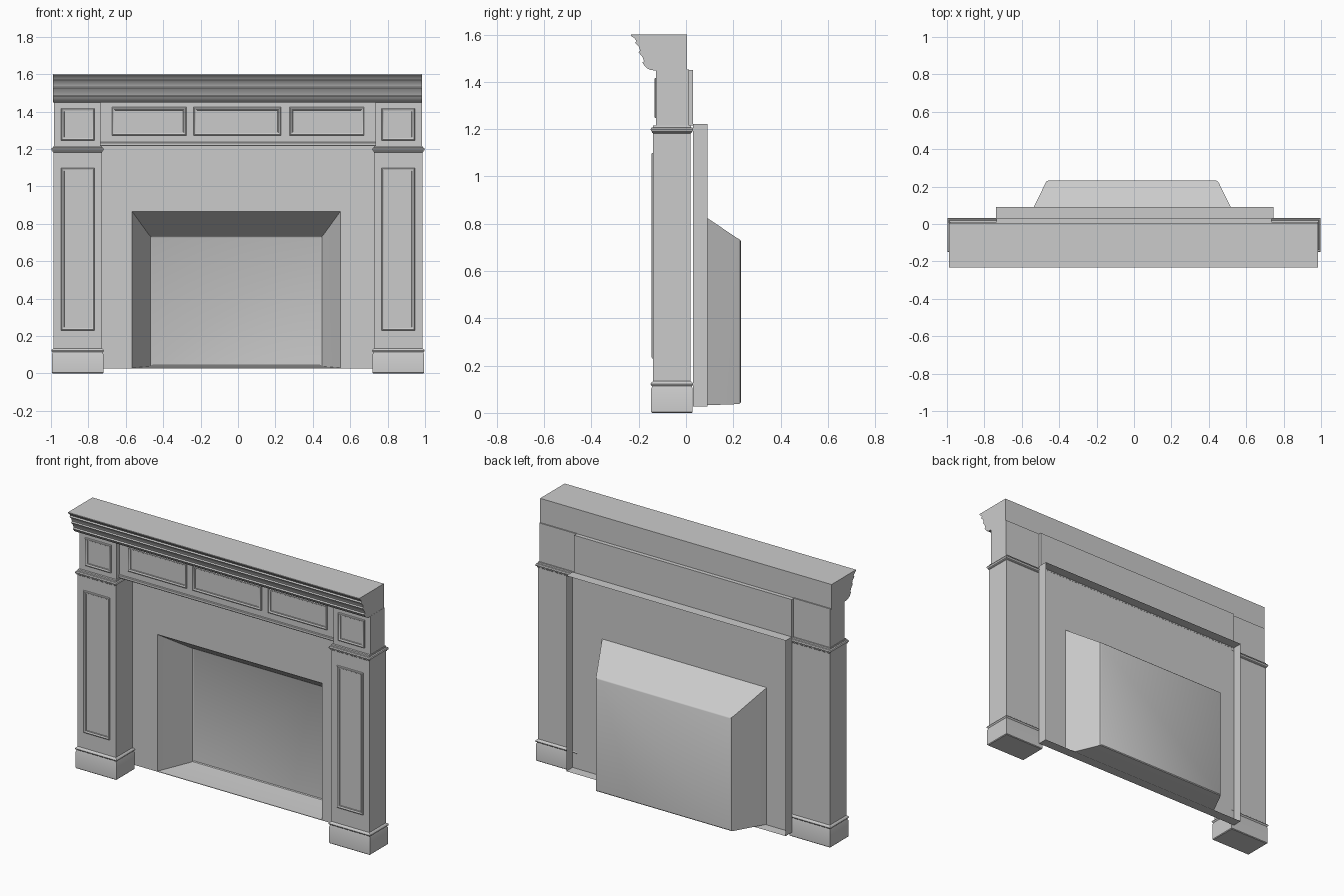
import bpy, bmesh
from mathutils import Vector

if "Cube" in bpy.data.objects:
    bpy.data.objects.remove(bpy.data.objects["Cube"])


def finish(name, bm, smooth=True):
    bmesh.ops.recalc_face_normals(bm, faces=bm.faces)
    me = bpy.data.meshes.new(name)
    bm.to_mesh(me)
    bm.free()
    ob = bpy.data.objects.new(name, me)
    bpy.context.collection.objects.link(ob)
    if smooth:
        bpy.ops.object.select_all(action='DESELECT')
        ob.select_set(True)
        bpy.context.view_layer.objects.active = ob
        bpy.ops.object.shade_smooth_by_angle(angle=0.6)
    return ob


def loft(name, rings, axis='z', start=True, end=True):
    """Join rectangles (u0, u1, v0, v1, w); w runs along the given axis."""
    bm = bmesh.new()
    loops = []
    for u0, u1, v0, v1, w in rings:
        pts = [(u0, v0), (u1, v0), (u1, v1), (u0, v1)]
        loops.append([bm.verts.new((u, v, w) if axis == 'z' else (u, w, v))
                      for u, v in pts])
    for a, b in zip(loops, loops[1:]):
        for i in range(4):
            j = (i + 1) % 4
            bm.faces.new((a[i], a[j], b[j], b[i]))
    if start:
        bm.faces.new(loops[0])
    if end:
        bm.faces.new(loops[-1])
    return finish(name, bm)


def stack(name, box, profile):
    """Rectangular footprint following a list of (offset, z)."""
    x0, x1, y0, y1 = box
    return loft(name, [(x0 - o, x1 + o, y0 - o, y1 + o, z) for o, z in profile])


def frame(name, x0, x1, z0, z1, y):
    """Thin raised panel moulding on a front face at y."""
    steps = [(0, -0.002), (0.001, 0.004), (0.005, 0.007), (0.01, 0.006),
             (0.013, 0.003), (0.017, 0.003), (0.019, -0.002)]
    return loft(name, [(x0 + i, x1 - i, z0 + i, z1 - i, y - h)
                       for i, h in steps], 'y', False, False)


def mirror(ob):
    """Copy of a part on the other side of x = 0."""
    bm = bmesh.new()
    bm.from_mesh(ob.data)
    bmesh.ops.scale(bm, vec=Vector((-1, 1, 1)), verts=bm.verts)
    finish(ob.name.replace("left", "right"), bm)


# Left pilaster: plinth, shaft with moulded cap, corner block, frames
shaft = (-0.987, -0.728, -0.139, 0.020)
left = [
    stack("left_plinth", shaft,
          [(0.004, 0), (0.008, 0.004), (0.008, 0.104), (0.005, 0.11),
           (0.005, 0.114), (0.009, 0.117), (0.011, 0.122), (0.009, 0.127),
           (0.003, 0.132), (0, 0.134)]),
    stack("left_shaft", shaft,
          [(0, 0.13), (0, 1.182), (0.004, 1.185), (0.005, 1.19), (0.009, 1.193),
           (0.011, 1.199), (0.008, 1.206), (0.001, 1.208), (0, 1.216)]),
    stack("left_corner_block", (-0.984, -0.734, -0.126, 0.012),
          [(0, 1.215), (0, 1.452)]),
    frame("left_shaft_frame", -0.946, -0.768, 0.23, 1.1, -0.139),
    frame("left_block_frame", -0.946, -0.768, 1.246, 1.418, -0.126),
]
for part in left:
    mirror(part)

# Frieze between the corner blocks, with bottom bead and three frames
loft("frieze", [(-0.735, 0.735, -0.098, 0.03, z) for z in (1.215, 1.45)])
loft("frieze_bead", [(-0.735, 0.735, 1.216, 1.237, -0.09),
                     (-0.735, 0.735, 1.216, 1.237, -0.1),
                     (-0.735, 0.735, 1.22, 1.233, -0.103)], 'y')
for n, (a, b) in enumerate([(-0.675, -0.275), (-0.237, 0.23), (0.275, 0.675)]):
    frame(f"frieze_frame_{n + 1}", a, b, 1.273, 1.425, -0.098)

# Cornice shelf: moulding profile (y, z) extruded along x
profile = [(0.005, 1.448), (-0.13, 1.448), (-0.152, 1.451), (-0.168, 1.46),
           (-0.178, 1.472), (-0.185, 1.482), (-0.177, 1.487), (-0.184, 1.505),
           (-0.201, 1.526), (-0.194, 1.531), (-0.199, 1.548), (-0.216, 1.566),
           (-0.209, 1.572), (-0.218, 1.585), (-0.232, 1.594), (-0.232, 1.6),
           (0.005, 1.6)]
bm = bmesh.new()
ends = [[bm.verts.new((x, y, z)) for y, z in profile] for x in (-0.988, 0.983)]
for i in range(len(profile)):
    j = (i + 1) % len(profile)
    bm.faces.new((ends[0][i], ends[0][j], ends[1][j], ends[1][i]))
for e in ends:
    bm.faces.new(e)
finish("cornice_shelf", bm)

# Surround sheet with back-turned flanges, flowing into the flared firebox
loft("surround_and_firebox", [
    (-0.737, 0.747, 0.027, 1.222, 0.09),
    (-0.737, 0.747, 0.027, 1.222, 0.029),
    (-0.566, 0.547, 0.03, 0.866, 0.029),
    (-0.475, 0.456, 0.037, 0.74, 0.215),
    (-0.468, 0.449, 0.039, 0.733, 0.228),
    (-0.458, 0.439, 0.044, 0.726, 0.232)], 'y', False, True)
